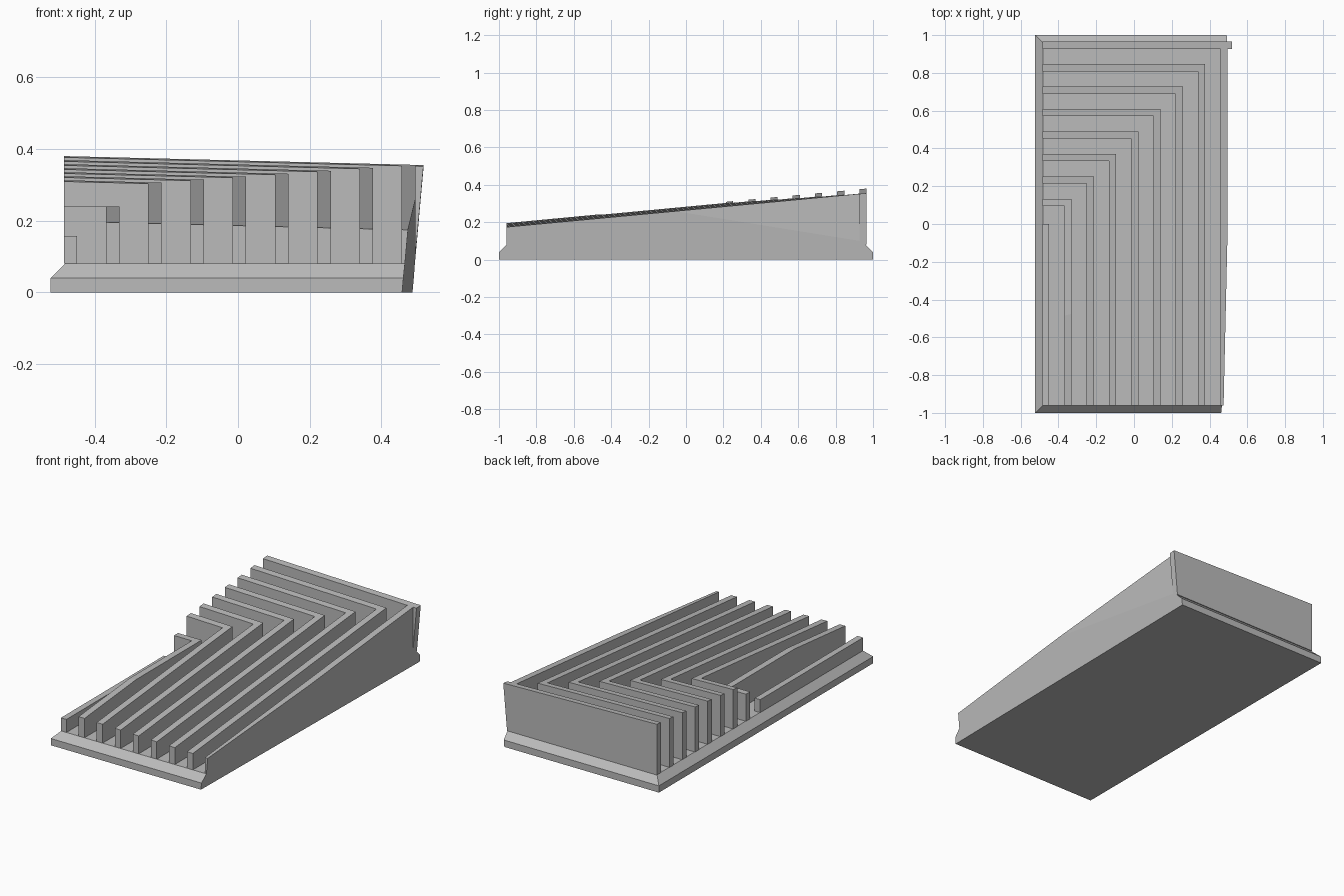
import bpy
import bmesh
from mathutils import Vector

cube = bpy.data.objects.get("Cube")
if cube:
    bpy.data.objects.remove(cube)

grey = bpy.data.materials.new("light_grey")
grey.use_nodes = True
colour = (0.5, 0.5, 0.5, 1)
grey.diffuse_color = colour
grey.node_tree.nodes["Principled BSDF"].inputs["Base Color"].default_value = colour

FLOOR, FRONT, LEFT = 0.08, -0.96, -0.485
WIDTH, PITCH, COUNT = 0.038, 0.118, 9
SIDE_CUT = ((0.4725, 0, 0), (1, -0.0145, -0.09))      # leaning right side
TOP_CUT = ((LEFT, 0.965, 0.38), (0.025, -0.0945, 1))  # sloping fin tops


def cut(bm, point, normal):
    """Remove everything beyond a plane and cap the opening."""
    bmesh.ops.bisect_plane(bm, geom=bm.verts[:] + bm.edges[:] + bm.faces[:],
                           dist=1e-6, plane_co=Vector(point),
                           plane_no=Vector(normal).normalized(), clear_outer=True)
    rim = [e for e in bm.edges if e.is_boundary]
    if rim:
        bmesh.ops.holes_fill(bm, edges=rim, sides=0)


def loft(name, rings, cuts):
    """Join matching rings of points into a solid, then trim it by planes."""
    bm = bmesh.new()
    rows = [[bm.verts.new(p) for p in ring] for ring in rings]
    for low, high in zip(rows, rows[1:]):
        for i in range(len(low)):
            j = (i + 1) % len(low)
            bm.faces.new((low[i], low[j], high[j], high[i]))
    bm.faces.new(rows[0][::-1])
    bm.faces.new(rows[-1])
    for point, normal in cuts:
        cut(bm, point, normal)
    bmesh.ops.recalc_face_normals(bm, faces=bm.faces)
    mesh = bpy.data.meshes.new(name)
    bm.to_mesh(mesh)
    bm.free()
    mesh.materials.append(grey)
    obj = bpy.data.objects.new(name, mesh)
    bpy.context.collection.objects.link(obj)


def base_ring(inset, z):
    x, y = -0.523 + inset, 1 - inset
    return [(x, -y, z), (0.6, -y, z), (0.6, y, z), (x, y, z)]


# Chamfered base
loft("base", [base_ring(0, 0), base_ring(0, 0.04), base_ring(0.04, FLOOR)], [SIDE_CUT])

# Nested L-shaped fins, from the outermost inwards
for i in range(COUNT):
    outer, back = 0.495 - PITCH * i, 0.965 - 0.1188 * i
    inner, step = outer - WIDTH, back - WIDTH
    cuts = [SIDE_CUT, TOP_CUT]
    if i == COUNT - 1:      # short straight stub
        back = 0
        outline = [(LEFT, FRONT), (outer, FRONT), (outer, back), (LEFT, back)]
        cuts.append(((0, 0, 0.157), (0, 0, 1)))
    else:
        outline = [(LEFT, step), (inner, step), (inner, FRONT), (outer, FRONT)]
        if i == 0:          # back wall overhangs the right side
            outline += [(outer, step), (0.6, step), (0.6, back)]
        else:
            outline.append((outer, back))
        outline.append((LEFT, back))
    if i == COUNT - 2:      # levelled-off fin
        cuts.append(((0, 0, 0.24), (0, 0, 1)))
    rings = [[(x, y, z) for x, y in outline] for z in (FLOOR, 0.6)]
    loft(f"fin_{i + 1}", rings, cuts)
